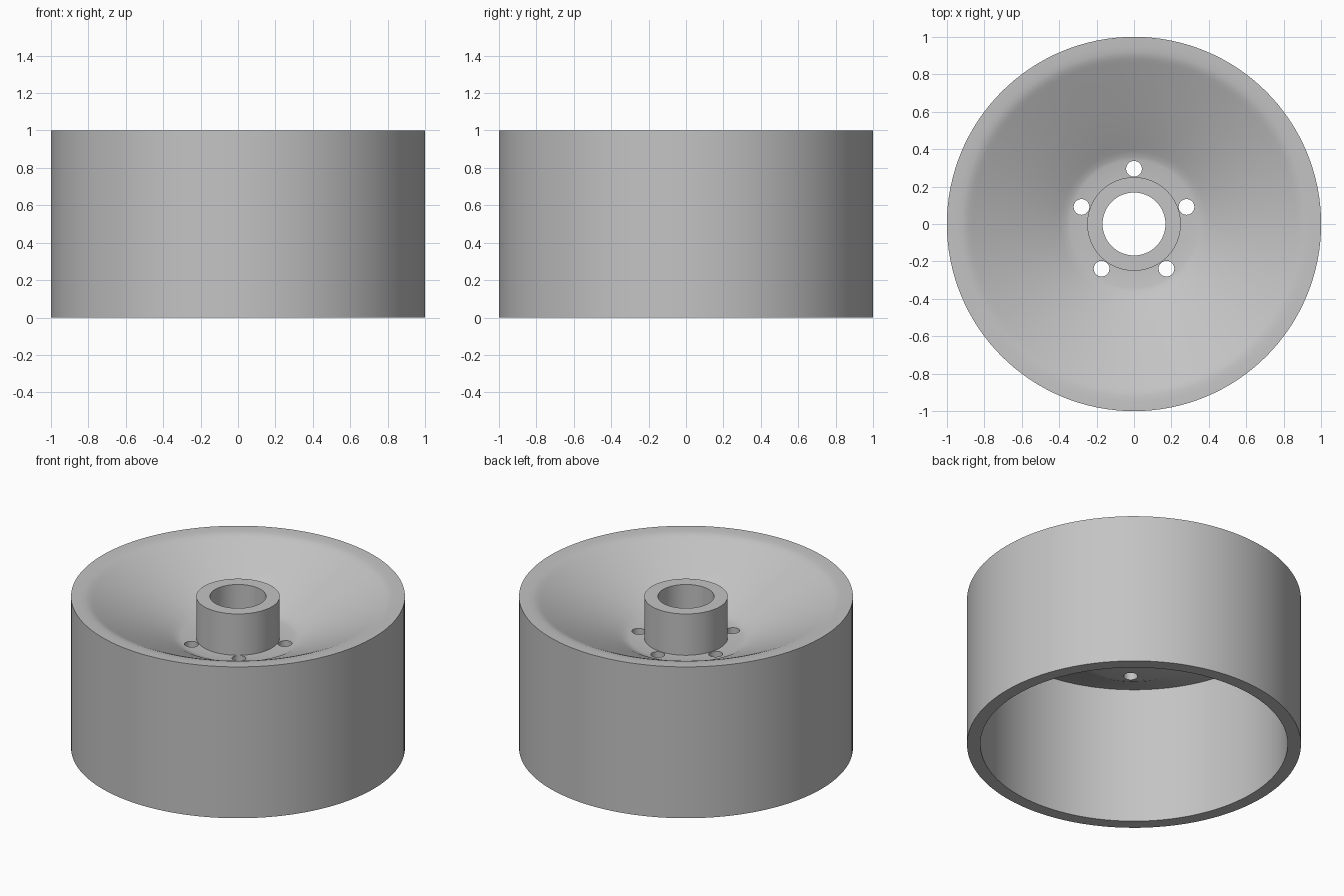
import bpy, bmesh, math
from mathutils import Matrix

cube = bpy.data.objects.get("Cube")
if cube:
    bpy.data.objects.remove(cube, do_unlink=True)

SEGMENTS = 128
HOLES = 5

grey = bpy.data.materials.new("light_grey")
grey.use_nodes = True
colour = (0.55, 0.55, 0.55, 1)
grey.diffuse_color = colour
grey.node_tree.nodes["Principled BSDF"].inputs["Base Color"].default_value = colour


def add_object(name, bm):
    bmesh.ops.recalc_face_normals(bm, faces=bm.faces)
    mesh = bpy.data.meshes.new(name)
    bm.to_mesh(mesh)
    bm.free()
    mesh.materials.append(grey)
    obj = bpy.data.objects.new(name, mesh)
    bpy.context.collection.objects.link(obj)
    return obj


def lathe(name, profile):
    """Revolve a closed (radius, height) profile around z."""
    bm = bmesh.new()
    rings = []
    for r, z in profile:
        angles = [math.tau * i / SEGMENTS for i in range(SEGMENTS)]
        rings.append([bm.verts.new((r * math.cos(a), r * math.sin(a), z)) for a in angles])
    for lower, upper in zip(rings, rings[1:] + rings[:1]):
        for i in range(SEGMENTS):
            j = (i + 1) % SEGMENTS
            bm.faces.new((lower[i], lower[j], upper[j], upper[i]))
    return add_object(name, bm)


# Wheel: outer wall, rounded lip, dish, hub, bore, then the hollow underside
lip = [(1, 0), (1, 1), (0.95, 0.999), (0.92, 0.996), (0.9, 0.992), (0.88, 0.984), (0.86, 0.975)]
dish = [(0.63, 0.865), (0.42, 0.765), (0.39, 0.748), (0.36, 0.735), (0.34, 0.73), (0.25, 0.727)]
hub = [(0.25, 1), (0.168, 1), (0.168, 0.64)]
underside = [(0.34, 0.64), (0.37, 0.65), (0.4, 0.663), (0.65, 0.785), (0.87, 0.89),
             (0.92, 0.908), (0.92, 0)]
wheel = lathe("wheel", lip + dish + hub + underside)

# Bolt holes in a ring around the hub
bm = bmesh.new()
for i in range(HOLES):
    a = math.pi / 2 + math.tau * i / HOLES
    bmesh.ops.create_cone(
        bm, cap_ends=True, segments=32, radius1=0.042, radius2=0.042, depth=0.4,
        matrix=Matrix.Translation((0.295 * math.cos(a), 0.295 * math.sin(a), 0.7)))
cutter = add_object("bolt_hole_cutter", bm)
cutter.hide_render = True

cut = wheel.modifiers.new("bolt_holes", 'BOOLEAN')
cut.operation = 'DIFFERENCE'
cut.solver = 'EXACT'
cut.object = cutter

bpy.ops.object.select_all(action='DESELECT')
wheel.select_set(True)
bpy.context.view_layer.objects.active = wheel
bpy.ops.object.modifier_apply(modifier=cut.name)
bpy.data.objects.remove(cutter, do_unlink=True)
bpy.ops.object.shade_smooth_by_angle(angle=math.radians(30))
